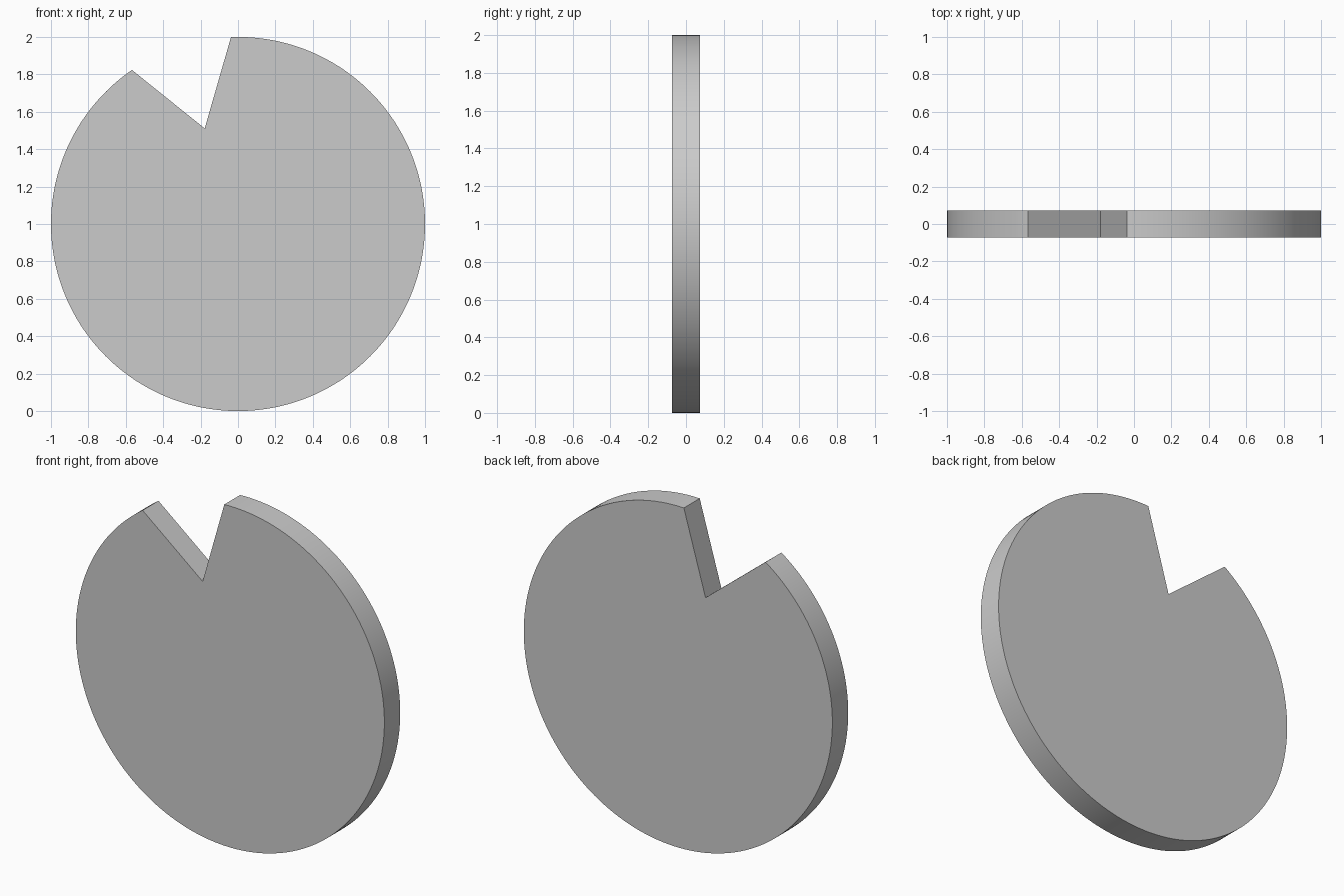
import bpy, bmesh, math

if "Cube" in bpy.data.objects:
    bpy.data.objects.remove(bpy.data.objects["Cube"])

HALF_T = 0.0733
SEGS = 160
A0 = math.radians(124.55)          # left lip of the notch
A1 = math.radians(360 + 92.15)     # right lip of the notch

# Disc outline: long arc around the rim, then the notch tip
profile = []
for i in range(SEGS + 1):
    a = A0 + (A1 - A0) * i / SEGS
    profile.append((math.cos(a), 1 + math.sin(a)))
profile.append((-0.178, 1.511))

# Extrude the outline through the thickness
bm = bmesh.new()
face = bm.faces.new([bm.verts.new((x, -HALF_T, z)) for x, z in profile])
ext = bmesh.ops.extrude_face_region(bm, geom=[face], use_keep_orig=True)
new_verts = [g for g in ext["geom"] if isinstance(g, bmesh.types.BMVert)]
bmesh.ops.translate(bm, verts=new_verts, vec=(0, 2 * HALF_T, 0))
bmesh.ops.recalc_face_normals(bm, faces=bm.faces[:])

mesh = bpy.data.meshes.new("notched_disc")
bm.to_mesh(mesh)
bm.free()
disc = bpy.data.objects.new("notched_disc", mesh)
bpy.context.collection.objects.link(disc)

# Smooth rim, sharp edges at the flat faces and notch
bpy.context.view_layer.objects.active = disc
disc.select_set(True)
bpy.ops.object.shade_smooth_by_angle(angle=math.radians(30))
